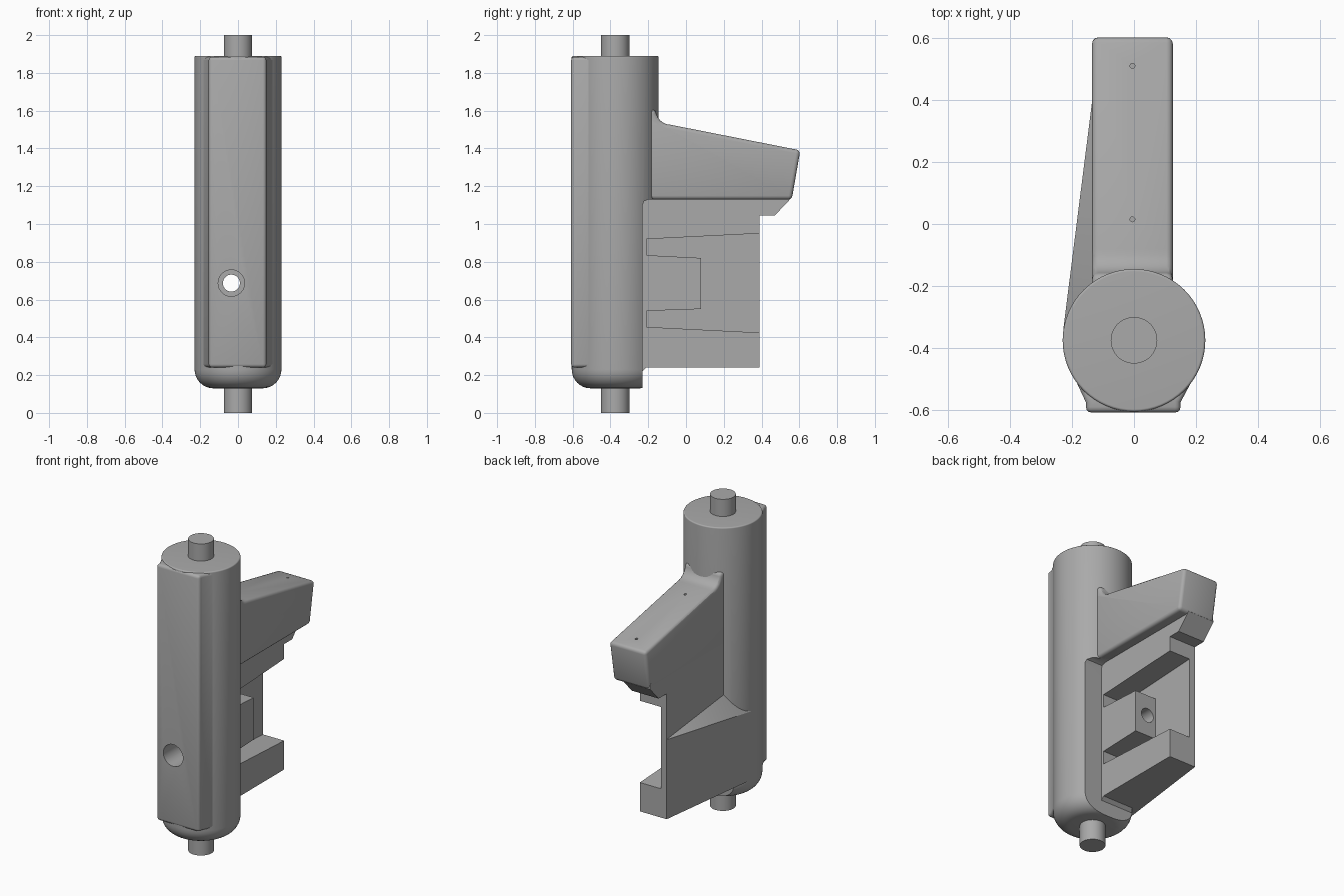
import bpy, bmesh, math
from mathutils import Matrix, Vector

if "Cube" in bpy.data.objects:
    bpy.data.objects.remove(bpy.data.objects["Cube"])

grey = bpy.data.materials.new("plain_grey")
grey.use_nodes = True
COLOR = (0.4, 0.4, 0.4, 1)
grey.diffuse_color = COLOR
grey.node_tree.nodes["Principled BSDF"].inputs["Base Color"].default_value = COLOR

AXIS_Y = -0.375
RADIUS = 0.23
WEB_X = 0.055      # open side of the bracket
SIDE_X = -0.135    # closed side of the bracket


def finish(name, bm):
    bmesh.ops.recalc_face_normals(bm, faces=bm.faces)
    mesh = bpy.data.meshes.new(name)
    bm.to_mesh(mesh)
    bm.free()
    ob = bpy.data.objects.new(name, mesh)
    bpy.context.collection.objects.link(ob)
    mesh.materials.append(grey)
    return ob


def prism(name, outline, axis, low, high):
    """Extrude a 2D outline along x (outline in y, z) or z (outline in x, y)."""
    bm = bmesh.new()
    place = (lambda a, b: (low, a, b)) if axis == "x" else (lambda a, b: (a, b, low))
    face = bm.faces.new([bm.verts.new(place(a, b)) for a, b in outline])
    new = bmesh.ops.extrude_face_region(bm, geom=[face])["geom"]
    shift = Vector((high - low, 0, 0) if axis == "x" else (0, 0, high - low))
    bmesh.ops.translate(bm, vec=shift, verts=[v for v in new if isinstance(v, bmesh.types.BMVert)])
    return finish(name, bm)


def rod(name, radius, start, end, sides=64, rims=()):
    """Cylinder between two points; rims lists (z, bevel width) for rounded ends."""
    start, end = Vector(start), Vector(end)
    bm = bmesh.new()
    turn = (end - start).to_track_quat("Z", "Y").to_matrix().to_4x4()
    bmesh.ops.create_cone(bm, cap_ends=True, segments=sides, radius1=radius, radius2=radius,
                          depth=(end - start).length,
                          matrix=Matrix.Translation((start + end) / 2) @ turn)
    for z, width in rims:
        edges = [e for e in bm.edges if all(abs(v.co.z - z) < 1e-4 for v in e.verts)]
        bmesh.ops.bevel(bm, geom=edges, offset=width, segments=8, profile=0.5, affect="EDGES")
    return finish(name, bm)


def apply(ob, kind, **settings):
    mod = ob.modifiers.new(kind.lower(), kind)
    for key, value in settings.items():
        setattr(mod, key, value)
    bpy.context.view_layer.objects.active = ob
    bpy.ops.object.modifier_apply(modifier=mod.name)


def soften(ob, width):
    apply(ob, "BEVEL", width=width, segments=3, limit_method="ANGLE", angle_limit=0.6)


def cut(ob, *cutters):
    for cutter in cutters:
        apply(ob, "BOOLEAN", object=cutter, operation="DIFFERENCE", solver="EXACT")


# Main barrel with a rounded foot, and the pins at both ends
barrel = rod("barrel", RADIUS, (0, AXIS_Y, 0.13), (0, AXIS_Y, 1.89),
             rims=((0.13, 0.1), (1.89, 0.008)))
lower_pin = rod("lower_pin", 0.075, (0, AXIS_Y, 0), (0, AXIS_Y, 0.2))
upper_pin = rod("upper_pin", 0.075, (0, AXIS_Y, 1.8), (0, AXIS_Y, 2))

# Flat front pad flaring into the barrel
front_pad = prism("front_pad", [(-0.155, -0.608), (0.15, -0.608), (0.15, -0.575), (0.19, -0.5),
                                (-0.19, -0.5), (-0.155, -0.575)], "z", 0.24, 1.885)
soften(front_pad, 0.018)

# Rear arm with a curved root
root = [(-0.08 - 0.08 * math.sin(t), 1.605 - 0.08 * math.cos(t))
        for t in (i * math.pi / 12 for i in range(7))]
rear_arm = prism("rear_arm", [(-0.3, 1.13), (0.56, 1.13), (0.605, 1.39)] + root + [(-0.3, 1.62)],
                 "x", SIDE_X, 0.125)
soften(rear_arm, 0.02)

# Side bracket with a lip below the arm
bracket = prism("bracket", [(-0.3, 0.24), (0.39, 0.24), (0.39, 1.045), (0.47, 1.045),
                            (0.56, 1.14), (0.54, 1.2), (-0.3, 1.2)], "x", SIDE_X, WEB_X)

# Tapered cheek that joins the bracket to the barrel
bm = bmesh.new()
for x, y, z in [(-0.228, -0.34, 0.24), (-0.228, -0.34, 0.68), (-0.136, 0.388, 0.24),
                (-0.136, 0.388, 0.75), (-0.12, 0.388, 0.24), (-0.12, 0.388, 0.76),
                (-0.12, -0.34, 0.24), (-0.12, -0.34, 0.86)]:
    bm.verts.new((x, y, z))
bmesh.ops.convex_hull(bm, input=bm.verts)
cheek = finish("cheek", bm)

# Cutters: slot around the boss, clearance beside the barrel, through bore, small holes
slot = prism("slot_cutter", [(-0.21, 0.455), (0.45, 0.422), (0.45, 0.953), (-0.21, 0.92),
                             (-0.21, 0.835), (0.08, 0.82), (0.08, 0.55), (-0.21, 0.54)],
             "x", -0.095, 0.3)
side_relief = prism("side_relief_cutter", [(-0.23, 0), (0.2, 0), (0.2, 1.13), (-0.2, 1.13),
                                           (-0.222, 1.12), (-0.23, 1.1)], "x", WEB_X, 0.3)
foot_relief = prism("foot_relief_cutter", [(-0.23, 0), (0.2, 0), (0.2, 0.24), (-0.21, 0.24),
                                           (-0.23, 0.22)], "x", -0.3, 0.3)
bore = rod("bore_cutter", 0.045, (-0.035, -0.7, 0.687), (-0.035, 0.5, 0.687), 32)
wide_bore = rod("wide_bore_cutter", 0.07, (-0.035, -0.7, 0.687), (-0.035, -0.3, 0.687), 32)
holes = [rod("small_hole_cutter", 0.008, (-0.005, y, 1.3), (-0.005, y, 1.6), 12)
         for y in (0.015, 0.51)]

cut(barrel, side_relief, foot_relief, slot, wide_bore, bore)
cut(front_pad, wide_bore)
cut(bracket, slot, wide_bore, bore)
cut(rear_arm, *holes)

for cutter in [slot, side_relief, foot_relief, bore, wide_bore] + holes:
    cutter.hide_render = True
    cutter.hide_set(True)

# Smooth shading with sharp edges kept
bpy.ops.object.select_all(action="DESELECT")
for ob in (barrel, lower_pin, upper_pin, front_pad, rear_arm, bracket, cheek):
    ob.select_set(True)
bpy.context.view_layer.objects.active = barrel
bpy.ops.object.shade_smooth_by_angle(angle=math.radians(30))
